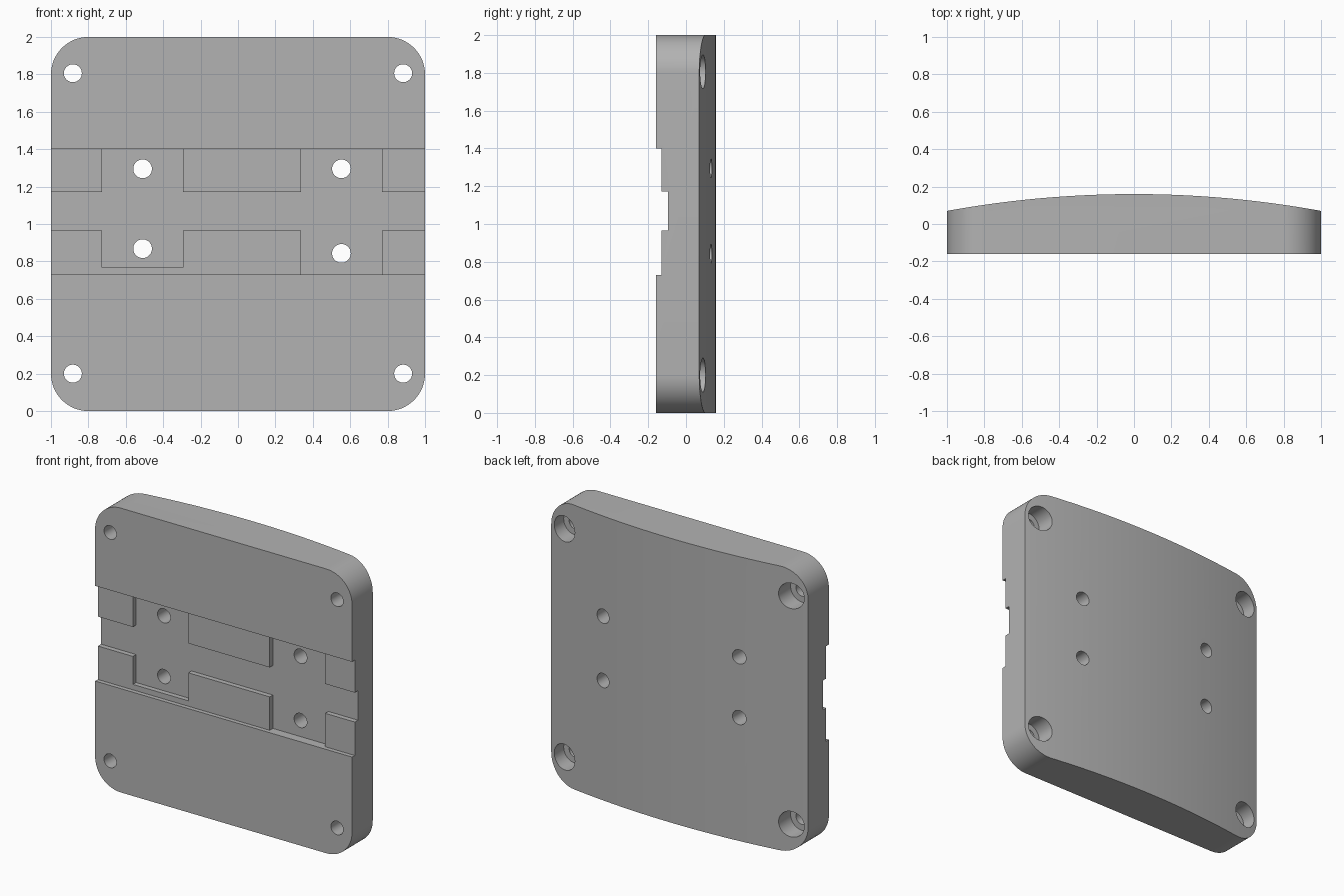
import bpy
import bmesh
from math import sin, cos, pi, sqrt, radians
from mathutils import Matrix

default = bpy.data.objects.get("Cube")
if default:
    bpy.data.objects.remove(default, do_unlink=True)

FRONT, BACK, EDGE = -0.16, 0.16, 0.07   # y of front, back crown, back edges
HEIGHT, CORNER = 2.0, 0.2

grey = bpy.data.materials.new("plain grey")
grey.use_nodes = True
colour = (0.45, 0.45, 0.45, 1)
grey.diffuse_color = colour
grey.node_tree.nodes["Principled BSDF"].inputs["Base Color"].default_value = colour


def make_object(name, bm):
    bmesh.ops.recalc_face_normals(bm, faces=bm.faces)
    mesh = bpy.data.meshes.new(name)
    bm.to_mesh(mesh)
    bm.free()
    mesh.materials.append(grey)
    obj = bpy.data.objects.new(name, mesh)
    bpy.context.collection.objects.link(obj)
    return obj


def prism(name, points, offset):
    """Extrude a closed outline of 3D points along an offset."""
    bm = bmesh.new()
    face = bm.faces.new([bm.verts.new(p) for p in points])
    result = bmesh.ops.extrude_face_region(bm, geom=[face], use_keep_orig=True)
    verts = [v for v in result["geom"] if isinstance(v, bmesh.types.BMVert)]
    bmesh.ops.translate(bm, verts=verts, vec=offset)
    return make_object(name, bm)


def box(name, x0, x1, z0, z1, floor):
    """Recess cutter reaching from in front of the plate back to floor."""
    outline = [(x0, -1, z0), (x1, -1, z0), (x1, -1, z1), (x0, -1, z1)]
    return prism(name, outline, (0, floor + 1, 0))


def drill(name, x, z, radius, y0, y1):
    bm = bmesh.new()
    place = Matrix.Translation((x, (y0 + y1) / 2, z)) @ Matrix.Rotation(pi / 2, 4, "X")
    bmesh.ops.create_cone(bm, cap_ends=True, segments=40, radius1=radius,
                          radius2=radius, depth=y1 - y0, matrix=place)
    return make_object(name, bm)


def combine(target, cutter, operation="DIFFERENCE"):
    mod = target.modifiers.new(cutter.name, "BOOLEAN")
    mod.operation = operation
    mod.solver = "EXACT"
    mod.object = cutter
    bpy.context.view_layer.objects.active = target
    bpy.ops.object.modifier_apply(modifier=mod.name)
    bpy.data.objects.remove(cutter, do_unlink=True)


# Plate outline with rounded corners
outline = []
for i, (sx, sz) in enumerate([(1, 1), (-1, 1), (-1, -1), (1, -1)]):
    for k in range(17):
        a = pi / 2 * (i + k / 16)
        outline.append((sx * (1 - CORNER) + CORNER * cos(a), FRONT,
                        HEIGHT / 2 + sz * (HEIGHT / 2 - CORNER) + CORNER * sin(a)))
plate = prism("mounting_plate", outline, (0, 0.6, 0))

# Gently bowed back
sag = BACK - EDGE
radius = (1 + sag * sag) / (2 * sag)
half, steps = 1.1, 48
bow = [(half, -1, -0.5), (-half, -1, -0.5)]
for k in range(steps + 1):
    x = -half + 2 * half * k / steps
    bow.append((x, BACK - radius + sqrt(radius ** 2 - x * x), -0.5))
combine(plate, prism("back_bow", bow, (0, 0, 3)), "INTERSECT")

# Stepped channel across the front and its two deeper pockets
SHALLOW, DEEP = -0.13, -0.095
combine(plate, box("wide_channel", -2, 2, 0.73, 1.40, SHALLOW))
combine(plate, box("narrow_channel", -2, 2, 0.965, 1.172, DEEP))
combine(plate, box("right_pocket", -0.727, -0.295, 0.768, 1.40, DEEP))
combine(plate, box("left_pocket", 0.338, 0.77, 0.73, 1.40, DEEP))

# Pocket screw holes
for x, z in [(-0.51, 1.295), (-0.51, 0.868), (0.553, 1.295), (0.553, 0.843)]:
    combine(plate, drill("pocket_hole", x, z, 0.05, -0.5, 0.5))

# Corner screw holes, counterbored from the back
for x in (-0.883, 0.883):
    for z in (0.2, 1.806):
        combine(plate, drill("corner_hole", x, z, 0.048, -0.5, 0.5))
        combine(plate, drill("counterbore", x, z, 0.09, -0.03, 0.5))

bpy.ops.object.select_all(action="DESELECT")
plate.select_set(True)
bpy.context.view_layer.objects.active = plate
bpy.ops.object.shade_smooth_by_angle(angle=radians(30))
